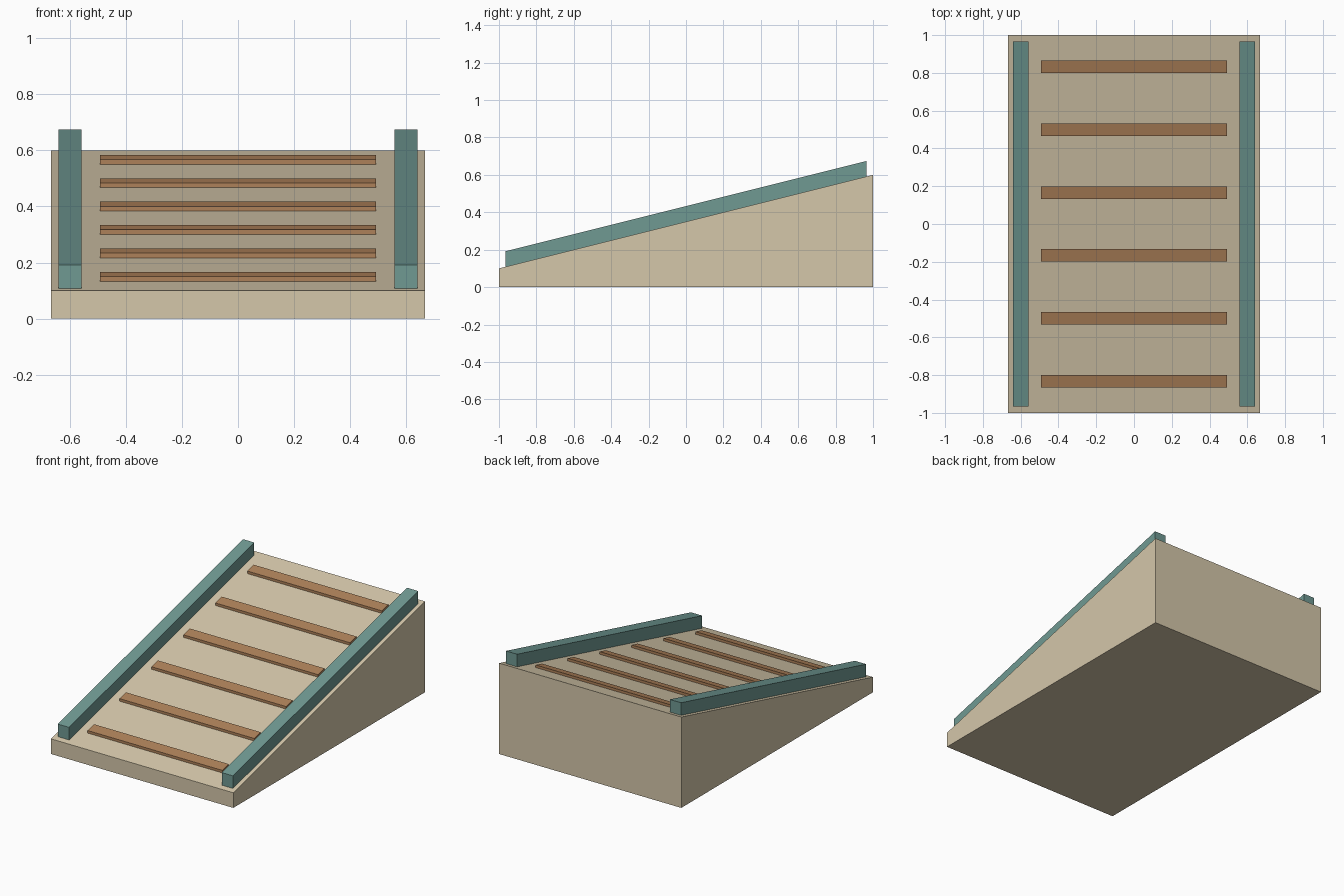
import bpy

if "Cube" in bpy.data.objects:
    bpy.data.objects.remove(bpy.data.objects["Cube"])


def material(name, color):
    m = bpy.data.materials.new(name)
    m.diffuse_color = (*color, 1)
    m.use_nodes = True
    m.node_tree.nodes["Principled BSDF"].inputs["Base Color"].default_value = m.diffuse_color
    return m


def slope(y):
    return 0.35 + 0.25 * y


def prism(name, x0, x1, profile, mat):
    """Extrude a (y, z) profile from x0 to x1."""
    n = len(profile)
    verts = [(x, y, z) for x in (x0, x1) for y, z in profile]
    faces = [tuple(reversed(range(n))), tuple(range(n, 2 * n))]
    faces += [(i, (i + 1) % n, n + (i + 1) % n, n + i) for i in range(n)]
    mesh = bpy.data.meshes.new(name)
    mesh.from_pydata(verts, [], faces)
    mesh.materials.append(mat)
    obj = bpy.data.objects.new(name, mesh)
    bpy.context.collection.objects.link(obj)
    return obj


def strip(name, x0, x1, y0, y1, height, mat):
    """Bar lying on the slope, with vertical ends."""
    profile = [(y0, slope(y0)), (y1, slope(y1)),
               (y1, slope(y1) + height), (y0, slope(y0) + height)]
    return prism(name, x0, x1, profile, mat)


sand = material("sand", (0.66, 0.57, 0.40))
teal = material("teal", (0.16, 0.32, 0.29))
wood = material("wood", (0.42, 0.22, 0.10))

# Ramp body
prism("ramp_body", -0.666, 0.666,
      [(-1, 0), (1, 0), (1, slope(1)), (-1, slope(-1))], sand)

# Side rails
for side, x in (("left", -0.599), ("right", 0.599)):
    strip(side + "_rail", x - 0.041, x + 0.041, -0.966, 0.966, 0.083, teal)

# Cross cleats
for i in range(6):
    y = (i - 2.5) / 3
    strip(f"cleat_{i + 1}", -0.492, 0.492, y - 0.033, y + 0.033, 0.017, wood)
